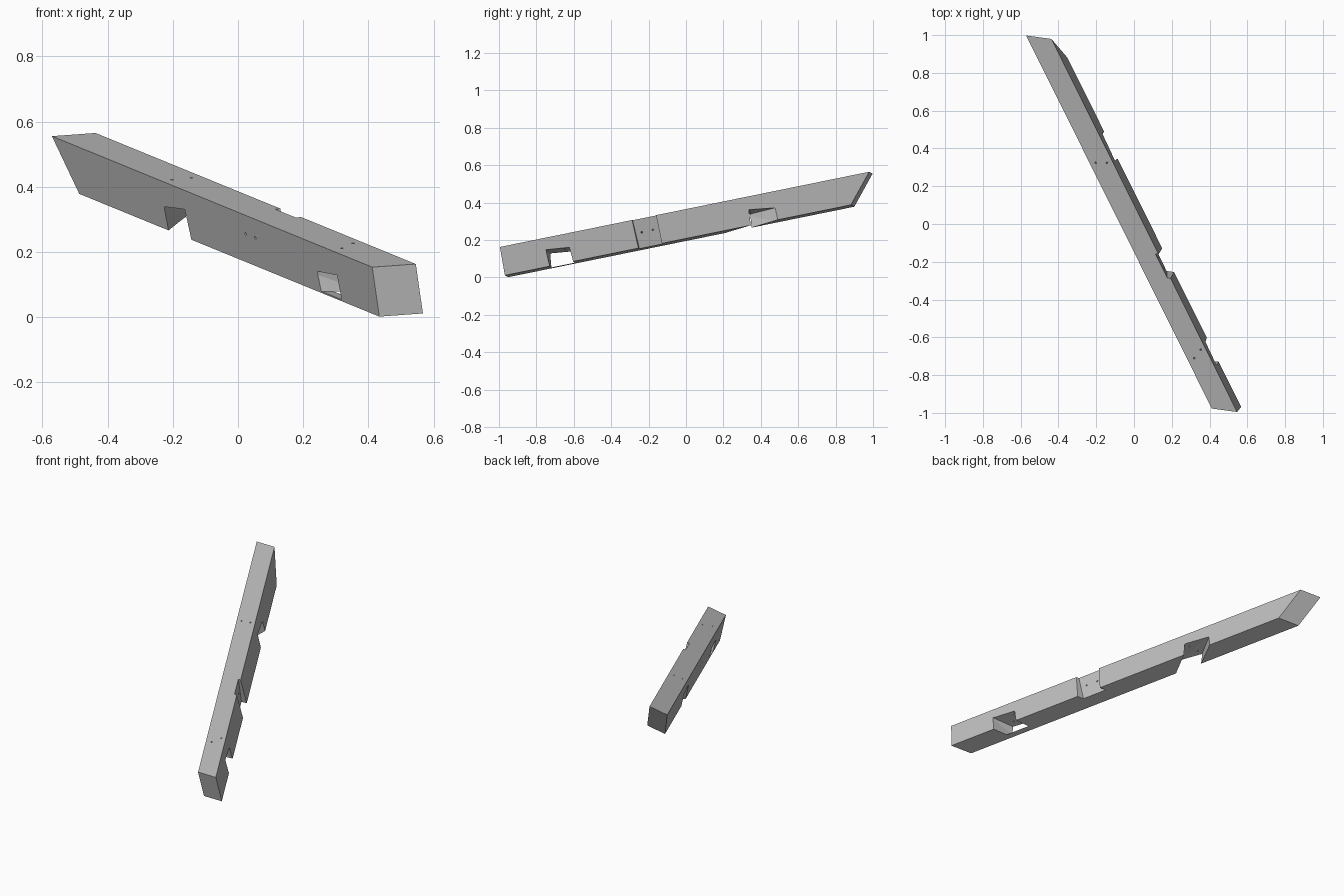
import bpy, bmesh
from mathutils import Matrix, Vector

if "Cube" in bpy.data.objects:
    bpy.data.objects.remove(bpy.data.objects["Cube"], do_unlink=True)

# Beam frame: local x across, y along, z up through the depth
along = Vector((-0.4384, 0.8807, 0.1793)).normalized()
across = Vector((0.895, 0.404, 0.2))
across = (across - along * across.dot(along)).normalized()
up = across.cross(along)
FRAME = Matrix((across, along, up)).transposed().to_4x4()
FRAME.translation = (0.412, -0.977, 0.153)

WIDTH, DEPTH, LENGTH = 0.114, 0.155, 2.2425
SKEW = -0.073          # lengthwise shift across the width
MARGIN = 0.02          # overshoot of cutters


def hull(name, points):
    """Convex solid around points in the beam frame."""
    bm = bmesh.new()
    for p in points:
        bm.verts.new(p)
    bmesh.ops.convex_hull(bm, input=bm.verts[:])
    bmesh.ops.dissolve_limit(bm, angle_limit=0.002, verts=bm.verts[:], edges=bm.edges[:])
    bmesh.ops.recalc_face_normals(bm, faces=bm.faces[:])
    mesh = bpy.data.meshes.new(name)
    bm.to_mesh(mesh)
    bm.free()
    obj = bpy.data.objects.new(name, mesh)
    obj.matrix_world = FRAME
    bpy.context.collection.objects.link(obj)
    return obj


def cross_cut(name, left, right):
    """Cutter through the width from matching (along, up) profiles on both sides."""
    points = []
    for a, b in zip(left, right):
        p = Vector((0, *a))
        q = Vector((WIDTH, *b))
        step = (q - p) * (MARGIN / WIDTH)
        points += [p - step, q + step]
    return hull(name, points)


def drill(name, start, end, radius=0.0045):
    """Thin round cutter between two points."""
    a, b = Vector(start), Vector(end)
    turn = (b - a).to_track_quat('Z', 'Y').to_matrix().to_4x4()
    bm = bmesh.new()
    bmesh.ops.create_cone(bm, cap_ends=True, segments=12, radius1=radius, radius2=radius,
                          depth=(b - a).length, matrix=Matrix.Translation((a + b) / 2) @ turn)
    mesh = bpy.data.meshes.new(name)
    bm.to_mesh(mesh)
    bm.free()
    obj = bpy.data.objects.new(name, mesh)
    obj.matrix_world = FRAME
    bpy.context.collection.objects.link(obj)
    return obj


# Beam with a skewed foot and a mitred head
beam = hull("brace_beam", [
    (w, s + SKEW * w / WIDTH, v)
    for w in (0, WIDTH)
    for s, v in ((0, 0), (LENGTH, 0), (-0.013, -DEPTH), (LENGTH - DEPTH, -DEPTH))])

cutters = [
    # Lower crossing notch, leaving a thin lip on one bottom edge
    cross_cut("lower_notch",
              [(0.264, -0.075), (0.404, -0.0886), (0.392, -0.150), (0.252, -0.150)],
              [(0.190, -0.064), (0.327, -0.0765), (0.327, -0.166), (0.186, -0.166)]),
    # Upper crossing notch, open underneath
    cross_cut("upper_notch",
              [(1.327, -0.063), (1.475, -0.082), (1.458, -0.180), (1.298, -0.180)],
              [(1.420, -0.071), (1.573, -0.089), (1.568, -0.180), (1.404, -0.180)]),
]

# Shallow housing on one side, deeper towards the bottom
housing = []
for v, floor, ends in ((MARGIN, 0.102, (0.731, 0.876)), (-DEPTH - MARGIN, 0.078, (0.724, 0.866))):
    for s in ends:
        for w in (floor, WIDTH + MARGIN):
            housing.append((w, s + (w - WIDTH) * SKEW / WIDTH, v))
cutters.append(hull("side_housing", housing))

# Peg holes: down into the notches, and sideways through the housing
for w, s in ((0.030, 1.463), (0.084, 1.438), (0.036, 0.286), (0.088, 0.313)):
    cutters.append(drill("peg_hole", (w, s, 0.01), (w, s, -0.1)))
for s in (0.833, 0.901):
    cutters.append(drill("side_peg_hole", (-0.01, s + 0.006, -0.061), (WIDTH + 0.01, s - 0.074, -0.075)))

for cutter in cutters:
    cutter.hide_render = True
    mod = beam.modifiers.new(cutter.name, 'BOOLEAN')
    mod.operation = 'DIFFERENCE'
    mod.solver = 'EXACT'
    mod.object = cutter

# Bake the cuts and drop the cutters
bpy.context.view_layer.update()
result = bpy.data.meshes.new_from_object(beam.evaluated_get(bpy.context.evaluated_depsgraph_get()))
beam.modifiers.clear()
beam.data = result
for cutter in cutters:
    bpy.data.objects.remove(cutter, do_unlink=True)

# Plain grey finish
grey = bpy.data.materials.new("plain_grey")
grey.use_nodes = True
colour = (0.5, 0.5, 0.5, 1)
grey.diffuse_color = colour
grey.node_tree.nodes["Principled BSDF"].inputs["Base Color"].default_value = colour
beam.data.materials.clear()
beam.data.materials.append(grey)
